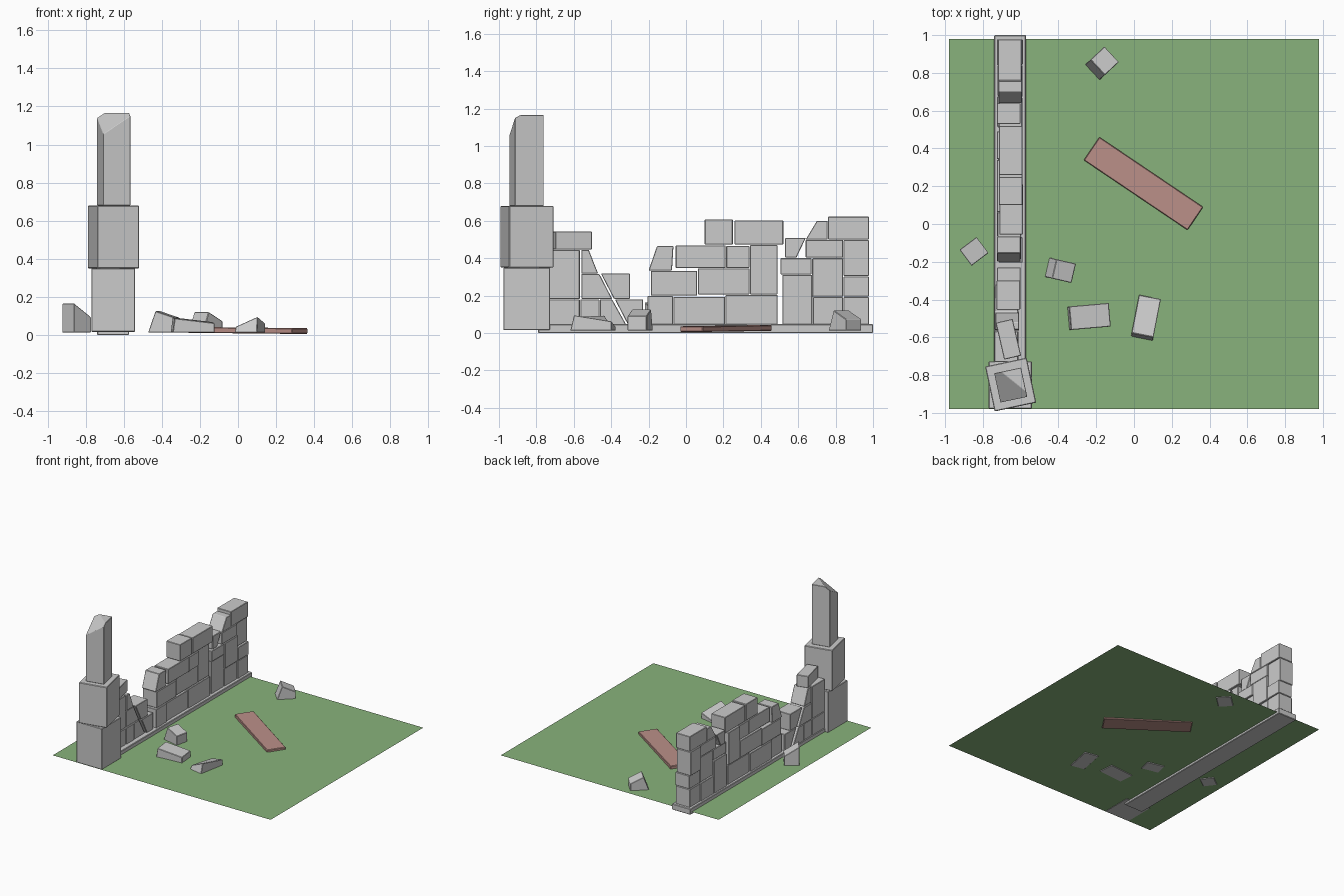
import bpy, bmesh, math, random
from mathutils import Matrix, Vector

if "Cube" in bpy.data.objects:
    bpy.data.objects.remove(bpy.data.objects["Cube"])

random.seed(4)


def material(name, rgb):
    m = bpy.data.materials.new(name)
    m.diffuse_color = (*rgb, 1)
    m.use_nodes = True
    m.node_tree.nodes["Principled BSDF"].inputs["Base Color"].default_value = m.diffuse_color
    return m


def finish(name, bm, mat=None, bevel=0.004):
    bmesh.ops.recalc_face_normals(bm, faces=bm.faces)
    me = bpy.data.meshes.new(name)
    bm.to_mesh(me)
    bm.free()
    ob = bpy.data.objects.new(name, me)
    bpy.context.collection.objects.link(ob)
    if mat:
        me.materials.append(mat)
    if bevel:
        b = ob.modifiers.new("worn_edges", "BEVEL")
        b.width, b.segments = bevel, 1
    return ob


def hexa(bottom, top):
    """Six-sided block from four bottom and four top corners."""
    bm = bmesh.new()
    v = [bm.verts.new(p) for p in bottom + top]
    bm.faces.new(v[3::-1])
    bm.faces.new(v[4:])
    for i in range(4):
        j = (i + 1) % 4
        bm.faces.new((v[i], v[j], v[j + 4], v[i + 4]))
    return bm


def rect(x0, x1, y0, y1, z):
    zs = z if isinstance(z, (list, tuple)) else [z] * 4
    return [(x0, y0, zs[0]), (x1, y0, zs[1]), (x1, y1, zs[2]), (x0, y1, zs[3])]


def place(bm, x, y, z, deg, tilt=0):
    m = (Matrix.Translation((x, y, z)) @ Matrix.Rotation(math.radians(deg), 4, "Z")
         @ Matrix.Rotation(math.radians(tilt), 4, "Y"))
    bmesh.ops.transform(bm, matrix=m, verts=bm.verts)
    return bm


def box(w, d, h):
    return hexa(rect(-w / 2, w / 2, -d / 2, d / 2, 0), rect(-w / 2, w / 2, -d / 2, d / 2, h))


# grass
bm = bmesh.new()
bm.faces.new([bm.verts.new(p) for p in rect(-.98, .98, -.98, .98, .018)])
finish("grass", bm, material("grass_green", (.25, .45, .2)), 0)

# wall footing
finish("wall_footing", hexa(rect(-.74, -.572, -.79, 1, 0), rect(-.74, -.572, -.79, 1, .048)))

# gate pillar: square base, twisted block, broken shaft
finish("pillar_base", place(box(.23, .25, .334), -.655, -.852, .016, 0))
finish("pillar_block", place(box(.225, .243, .33), -.653, -.85, .35, 12))
bm = box(.145, .158, .485)
a, b, c = Vector((-.0725, -.079, .375)), Vector((.0725, -.079, .47)), Vector((-.0725, .079, .46))
bmesh.ops.bisect_plane(bm, geom=bm.verts[:] + bm.edges[:] + bm.faces[:], plane_co=a,
                       plane_no=(b - a).cross(c - a), clear_outer=True)
bmesh.ops.holes_fill(bm, edges=[e for e in bm.edges if e.is_boundary])
finish("pillar_shaft", place(bm, -.6525, -.8525, .68, 12), bevel=.002)

# wall stones: y start, y end, z bottom, z top, optional top y start and end
left_part = [
    (-.73, -.568, .045, .18), (-.73, -.568, .183, .445),
    (-.565, -.463, .045, .18), (-.46, -.32, .045, .18, -.46, -.395),
    (-.56, -.395, .183, .315, -.56, -.463), (-.56, -.47, .318, .445, -.56, -.52),
    (-.31, -.23, .045, .18, -.38, -.23), (-.385, -.30, .183, .318, -.455, -.30),
]
middle_part = [
    (-.205, -.07, .045, .198), (-.067, .208, .045, .194), (.212, .49, .045, .203),
    (-.188, .06, .2, .332), (.063, .34, .207, .345), (.343, .49, .207, .47),
    (-.2, -.075, .335, .465, -.155, -.067), (-.055, .212, .348, .468),
    (.215, .34, .348, .465), (.10, .25, .473, .607), (.26, .52, .473, .602),
]
right_part = [
    (.515, .675, .045, .31), (.678, .84, .045, .192), (.843, .978, .045, .192),
    (.505, .67, .313, .40), (.675, .84, .195, .40), (.843, .978, .195, .302),
    (.843, .978, .305, .498), (.64, .84, .403, .498),
    (.64, .757, .5, .60, .70, .757), (.76, .978, .5, .622),
    (.53, .59, .403, .508, .53, .64),
]
for part, stones in (("left", left_part), ("middle", middle_part), ("right", right_part)):
    for i, s in enumerate(stones):
        y0, y1, z0, z1 = s[:4]
        t0, t1 = s[4:] or (y0, y1)
        shift = random.uniform(-.008, .008) - (.012 if part == "left" else 0)
        x0, x1 = -.72 + shift, -.595 + shift
        finish(f"wall_stone_{part}_{i + 1}",
               hexa(rect(x0, x1, y0, y1, z0), rect(x0, x1, t0, t1, z1)), bevel=.003)
finish("wall_stone_loose", place(box(.092, .2, .095), -.665, -.61, .447, 13), bevel=.003)

# fallen stones: x, y, turn, length, width, top corner heights, top inset at start
fallen = [
    (-.847, -.145, 37, .112, .106, (.153, .08, .08, .153), 0),
    (-.39, -.245, -13, .145, .105, (.113, .078, .078, .113), .04),
    (-.238, -.49, 5, .22, .125, (.075, .05, .055, .08), .01),
    (.063, -.497, 79, .225, .118, (.083, .05, .02, .03), .02),
    (-.17, .85, 43, .14, .112, (.108, .06, .06, .108), .04),
]
for i, (x, y, deg, l, w, hs, inset) in enumerate(fallen):
    bm = hexa(rect(-l / 2, l / 2, -w / 2, w / 2, 0),
              rect(-l / 2 + inset, l / 2, -w / 2, w / 2, hs))
    finish(f"fallen_stone_{i + 1}", place(bm, x, y, .013, deg), bevel=.003)

# wooden plank lying on the grass
finish("plank", place(box(.663, .148, .03), .05, .214, .009, -34, .5),
       material("old_wood", (.5, .28, .25)))
